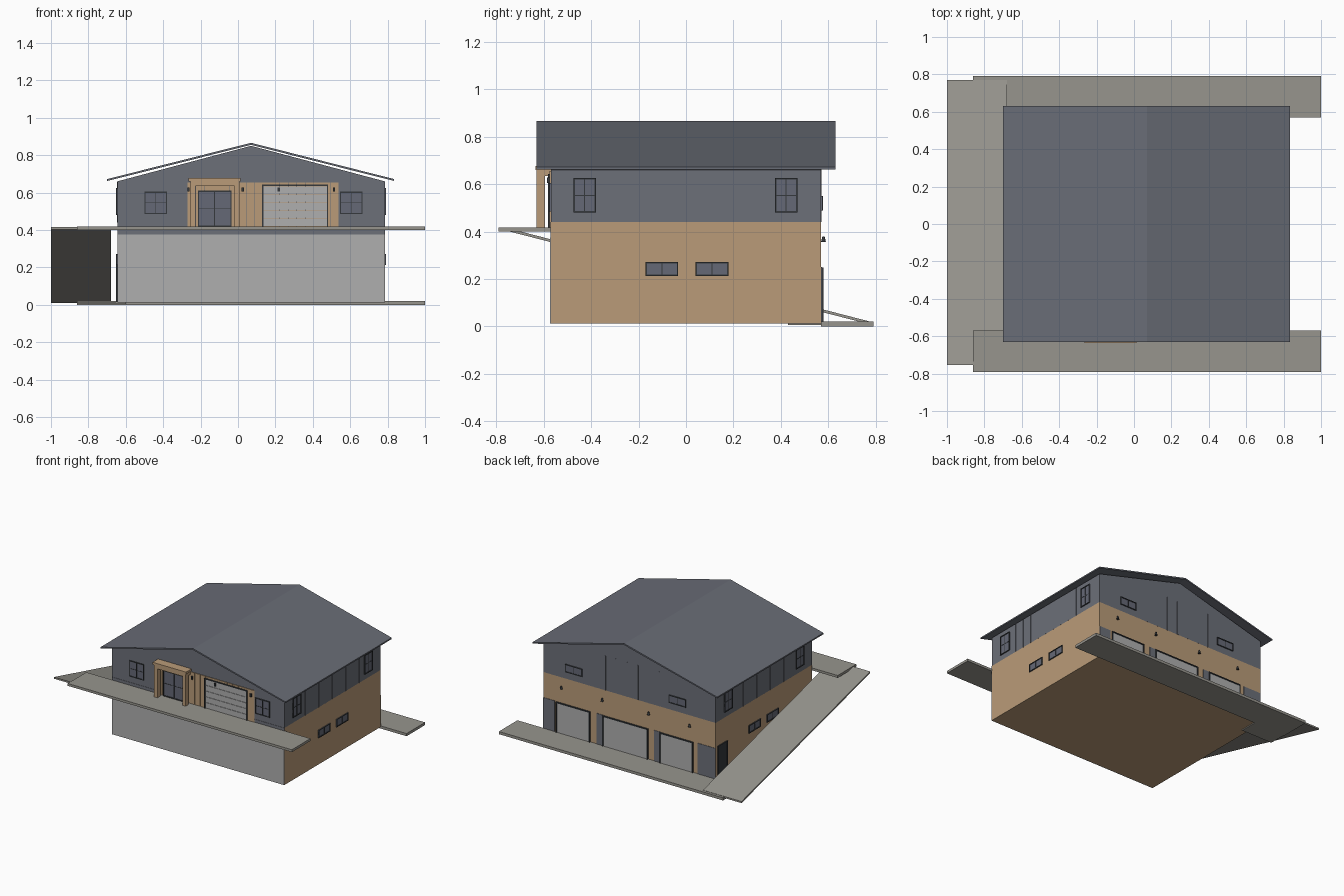
import bpy, bmesh
from mathutils import Vector

if "Cube" in bpy.data.objects:
    bpy.data.objects.remove(bpy.data.objects["Cube"])


def material(name, rgb):
    m = bpy.data.materials.new(name)
    m.diffuse_color = (*rgb, 1)
    m.use_nodes = True
    m.node_tree.nodes["Principled BSDF"].inputs["Base Color"].default_value = m.diffuse_color
    return m


SLATE = material("slate_siding", (0.15, 0.16, 0.19))
ROOF = material("roof_slate", (0.14, 0.15, 0.18))
TAN = material("tan_wood", (0.49, 0.33, 0.19))
PALE = material("pale_grey", (0.43, 0.43, 0.43))
PAVE = material("concrete", (0.31, 0.30, 0.27))
DARK = material("dark_trim", (0.035, 0.04, 0.045))
GLASS = material("glass", (0.13, 0.14, 0.18))

X0, X1, Y0, Y1 = -0.645, 0.785, -0.57, 0.57
RIDGE_X = 0.07


def prism(name, profile, axis, a, b, mat):
    """Extrude a closed profile along x ('x': profile is y,z) or y ('y': profile is x,z)."""
    bm = bmesh.new()
    at = (lambda p, t: (t, p[0], p[1])) if axis == 'x' else (lambda p, t: (p[0], t, p[1]))
    face = bm.faces.new([bm.verts.new(at(p, a)) for p in profile])
    ext = bmesh.ops.extrude_face_region(bm, geom=[face])
    vs = [v for v in ext['geom'] if isinstance(v, bmesh.types.BMVert)]
    bmesh.ops.translate(bm, verts=vs, vec=Vector(at((0, 0), b - a)))
    bmesh.ops.recalc_face_normals(bm, faces=bm.faces)
    me = bpy.data.meshes.new(name)
    bm.to_mesh(me)
    bm.free()
    me.materials.append(mat)
    ob = bpy.data.objects.new(name, me)
    bpy.context.collection.objects.link(ob)
    return ob


def box(name, xa, xb, ya, yb, za, zb, mat):
    return prism(name, [(xa, za), (xb, za), (xb, zb), (xa, zb)], 'y', ya, yb, mat)


def panel(name, side, u0, u1, z0, z1, d, mat, d0=-0.003):
    """Flat box on a wall, reaching from depth d0 to d outside of it."""
    if side == 'front':
        return box(name, u0, u1, Y0 - d, Y0 - d0, z0, z1, mat)
    if side == 'back':
        return box(name, u0, u1, Y1 + d0, Y1 + d, z0, z1, mat)
    if side == 'left':
        return box(name, X0 - d, X0 - d0, u0, u1, z0, z1, mat)
    return box(name, X1 + d0, X1 + d, u0, u1, z0, z1, mat)


def frame(name, side, u0, u1, z0, z1, d, w, mat, bottom=True):
    panel(name + "_jamb_a", side, u0, u0 + w, z0, z1, d, mat)
    panel(name + "_jamb_b", side, u1 - w, u1, z0, z1, d, mat)
    panel(name + "_head", side, u0 + w, u1 - w, z1 - w, z1, d, mat)
    if bottom:
        panel(name + "_sill", side, u0 + w, u1 - w, z0, z0 + w, d, mat)


def window(name, side, u0, u1, z0, z1, cross=True, base=0.0):
    w, uc, zc = 0.006, (u0 + u1) / 2, (z0 + z1) / 2
    panel(name + "_glass", side, u0, u1, z0, z1, base + 0.003, GLASS)
    frame(name + "_frame", side, u0, u1, z0, z1, base + 0.007, w, DARK)
    panel(name + "_mullion", side, uc - 0.002, uc + 0.002, z0 + w, z1 - w, base + 0.005, DARK)
    if cross:
        panel(name + "_bar", side, u0 + w, u1 - w, zc - 0.002, zc + 0.002, base + 0.0045, DARK)


# House body: lower storey and gabled upper storey
box("lower_storey", X0, X1, Y0, Y1, 0.012, 0.44, TAN)
prism("upper_storey", [(X0, 0.44), (X1, 0.44), (X1, 0.66), (RIDGE_X, 0.85), (X0, 0.66)],
      'y', Y0, Y1, SLATE)
panel("front_retaining_wall", 'front', X0, X1, 0.012, 0.375, 0.003, PALE)
panel("front_slate_band", 'front', X0, X1, 0.375, 0.44, 0.002, SLATE)

# Thin gable roof
prism("roof", [(-0.70, 0.672), (RIDGE_X, 0.866), (0.835, 0.672),
               (0.835, 0.662), (RIDGE_X, 0.855), (-0.70, 0.662)], 'y', -0.63, 0.63, ROOF)

# Pavements, thin side ramp and side doorstep
box("front_pavement", -0.86, 1.0, -0.79, Y0, 0.40, 0.418, PAVE)
box("back_pavement", -0.86, 1.0, Y1, 0.79, 0.0, 0.02, PAVE)
prism("side_ramp", [(-0.755, 0.415), (0.77, 0.022), (0.77, 0.010), (-0.755, 0.403)],
      'x', -1.0, -0.68, PAVE)
box("side_doorstep", -0.86, -0.60, 0.43, Y1, 0.005, 0.014, PAVE)

# Front: vertical timber planks around the entrance and garage
n, a, b = 18, -0.27, 0.54
step = (b - a) / n
for i in range(n):
    panel(f"front_plank_{i}", 'front', a + i * step, a + (i + 1) * step - 0.002,
          0.418, 0.655, 0.005, TAN)

# Front entrance portico
for x in (-0.255, -0.02):
    box("portico_post", x, x + 0.027, -0.63, -0.595, 0.418, 0.645, TAN)
box("portico_beam", -0.255, 0.007, -0.63, Y0, 0.635, 0.66, TAN)
box("portico_cap", -0.265, 0.013, -0.635, Y0, 0.66, 0.677, TAN)
window("front_double_door", 'front', -0.215, -0.035, 0.418, 0.61, base=0.006)

# Front garage door with horizontal sections
for i in range(5):
    panel(f"garage_section_{i}", 'front', 0.135, 0.475, 0.42 + i * 0.043,
          0.461 + i * 0.043, 0.009, PALE)
frame("garage_frame", 'front', 0.128, 0.482, 0.418, 0.642, 0.013, 0.007, DARK, bottom=False)

# Front lamps
for x in (-0.265, 0.025, 0.218, 0.513):
    panel("front_lamp", 'front', x - 0.006, x + 0.006, 0.605, 0.628, 0.017, DARK)

# Back: slate panels between three garage doors
for u0, u1 in ((0.69, X1), (0.285, 0.34), (-0.19, -0.135), (X0, -0.495)):
    panel("back_slate_panel", 'back', u0, u1, 0.02, 0.25, 0.003, SLATE)
for i, (u0, u1) in enumerate(((0.40, 0.67), (-0.08, 0.285), (-0.455, -0.19))):
    panel(f"back_door_{i}", 'back', u0, u1, 0.02, 0.24, 0.005, PALE)
    frame(f"back_door_frame_{i}", 'back', u0 - 0.006, u1 + 0.006, 0.02, 0.248, 0.010, 0.008,
          DARK, bottom=False)

# Back cone lamps
for x in (0.63, 0.29, -0.095, -0.435):
    bpy.ops.mesh.primitive_cone_add(vertices=12, radius1=0.010, radius2=0.005, depth=0.022,
                                    location=(x, Y1 + 0.010, 0.368))
    bpy.context.object.name = "back_lamp"
    bpy.context.object.data.materials.append(DARK)

# Windows on gable ends and sides
window("front_window_left", 'front', -0.50, -0.38, 0.485, 0.605)
window("front_window_right", 'front', 0.545, 0.665, 0.485, 0.605)
window("back_window_left", 'back', 0.46, 0.60, 0.49, 0.55, False)
window("back_window_right", 'back', -0.40, -0.26, 0.49, 0.55, False)
for side in ('left', 'right'):
    window(side + "_upper_window_front", side, -0.475, -0.38, 0.48, 0.625)
    window(side + "_upper_window_back", side, 0.375, 0.47, 0.48, 0.625)
    window(side + "_lower_window_front", side, -0.17, -0.033, 0.213, 0.272, False)
    window(side + "_lower_window_back", side, 0.04, 0.18, 0.213, 0.272, False)
    # Thin vertical battens on the upper storey
    for i in range(9):
        y = -0.32 + i * 0.08
        panel(side + f"_batten_{i}", side, y - 0.004, y + 0.004, 0.44, 0.658, 0.002, SLATE)
for i in range(7):
    x = -0.18 + i * 0.09
    panel(f"back_batten_{i}", 'back', x - 0.004, x + 0.004, 0.44, 0.70, 0.002, SLATE)

# Left side door near the back corner
panel("side_door", 'left', 0.44, 0.54, 0.014, 0.25, 0.004, DARK)
frame("side_door_frame", 'left', 0.434, 0.546, 0.014, 0.258, 0.008, 0.007, DARK, bottom=False)
